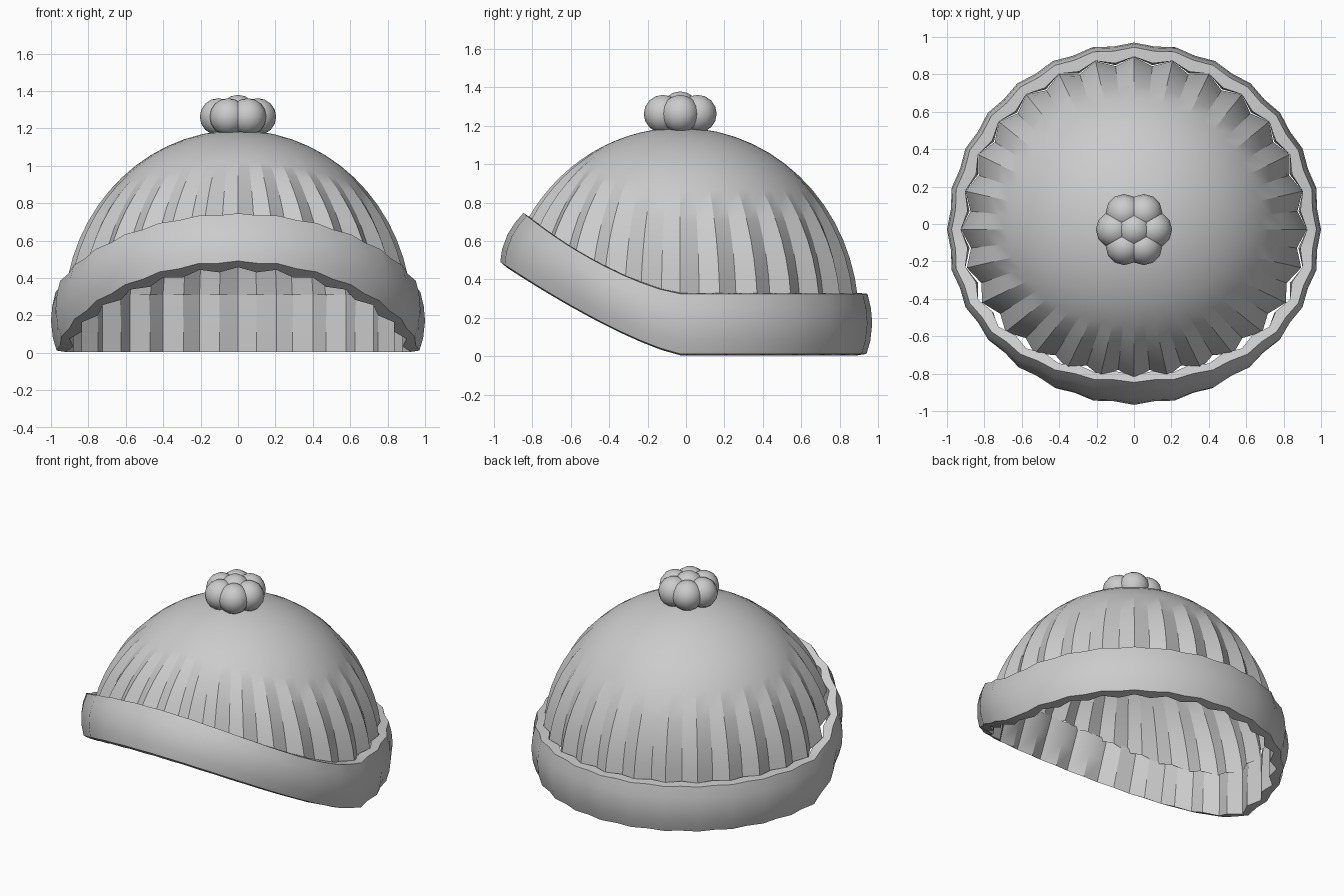
import bpy, bmesh
from math import sin, cos, pi, asin
from mathutils import Vector

if "Cube" in bpy.data.objects:
    bpy.data.objects.remove(bpy.data.objects["Cube"])

RIBS = 28
N = RIBS * 2            # one peak and one valley per rib
CY = -0.03              # centre line of the hat
DOME_R, DOME_H, DOME_Z = 0.93, 0.99, 0.20


def lift(z, d):
    """Raised height of a point lying d in front of the centre."""
    return z * (1 - 0.2 * d) + 0.5 * d ** 1.25


def bend(x, y, z):
    """Turn the front half of the brim upward and lean it back."""
    d = max(0.0, -y)
    if d > 0:
        y = -d * (1 - d * (0.03 + 0.42 * z))
        z = lift(z, d)
    return Vector((x, y + CY, z))


def finish(name, bm, angle=20):
    bmesh.ops.recalc_face_normals(bm, faces=bm.faces)
    me = bpy.data.meshes.new(name)
    bm.to_mesh(me)
    bm.free()
    ob = bpy.data.objects.new(name, me)
    bpy.context.collection.objects.link(ob)
    bpy.ops.object.select_all(action='DESELECT')
    ob.select_set(True)
    bpy.context.view_layer.objects.active = ob
    bpy.ops.object.shade_smooth_by_angle(angle=angle * pi / 180)
    return ob


def bridge(bm, a, b):
    for i in range(N):
        j = (i + 1) % N
        bm.faces.new((a[i], a[j], b[j], b[i]))


# Knitted crown: ribs fade out toward the top, lower edge follows the brim
bm = bmesh.new()
ROWS = 14
rows = []
for k in range(ROWS):
    t = k / ROWS
    ring = []
    for i in range(N):
        a = 2 * pi * i / N
        d = max(0.0, -sin(a)) * DOME_R
        start = asin((lift(0.31, d) - DOME_Z) / DOME_H)
        phi = start + (pi / 2 - start) * t
        fade = max(0.0, 1 - (t / 0.52) ** 1.6)
        r = DOME_R * cos(phi) - (0.045 * fade if i % 2 else 0)
        ring.append(bm.verts.new((r * cos(a), r * sin(a) + CY,
                                  DOME_Z + DOME_H * sin(phi))))
    rows.append(ring)
for lo, hi in zip(rows, rows[1:]):
    bridge(bm, lo, hi)
top = bm.verts.new((0, CY, DOME_Z + DOME_H))
for i in range(N):
    bm.faces.new((rows[-1][i], rows[-1][(i + 1) % N], top))
finish("crown", bm, 14)

# Folded brim: closed cross-section of (peak radius, valley depth, height)
bm = bmesh.new()
section = [(0.925, 0.04, 0.005), (0.97, 0.015, 0.012), (0.99, 0.015, 0.08),
           (1.0, 0.015, 0.17), (0.993, 0.015, 0.25), (0.975, 0.015, 0.325),
           (0.925, 0.03, 0.33), (0.925, 0.04, 0.17)]
loops = []
for r0, depth, z in section:
    ring = []
    for i in range(N):
        a = 2 * pi * i / N
        r = r0 - (depth if i % 2 else 0)
        ring.append(bm.verts.new(bend(r * cos(a), r * sin(a), z)))
    loops.append(ring)
for k in range(len(loops)):
    bridge(bm, loops[k], loops[(k + 1) % len(loops)])
finish("brim", bm, 30)

# Pompom: six round tufts in a ring and one on top
bm = bmesh.new()
tufts = [Vector((0.105 * cos(k * pi / 3), CY + 0.105 * sin(k * pi / 3), 1.262))
         for k in range(6)]
tufts.append(Vector((0, CY, 1.28)))
for c in tufts:
    made = bmesh.ops.create_uvsphere(bm, u_segments=12, v_segments=8, radius=0.099)
    bmesh.ops.translate(bm, verts=made["verts"], vec=c)
finish("pompom", bm, 60)
